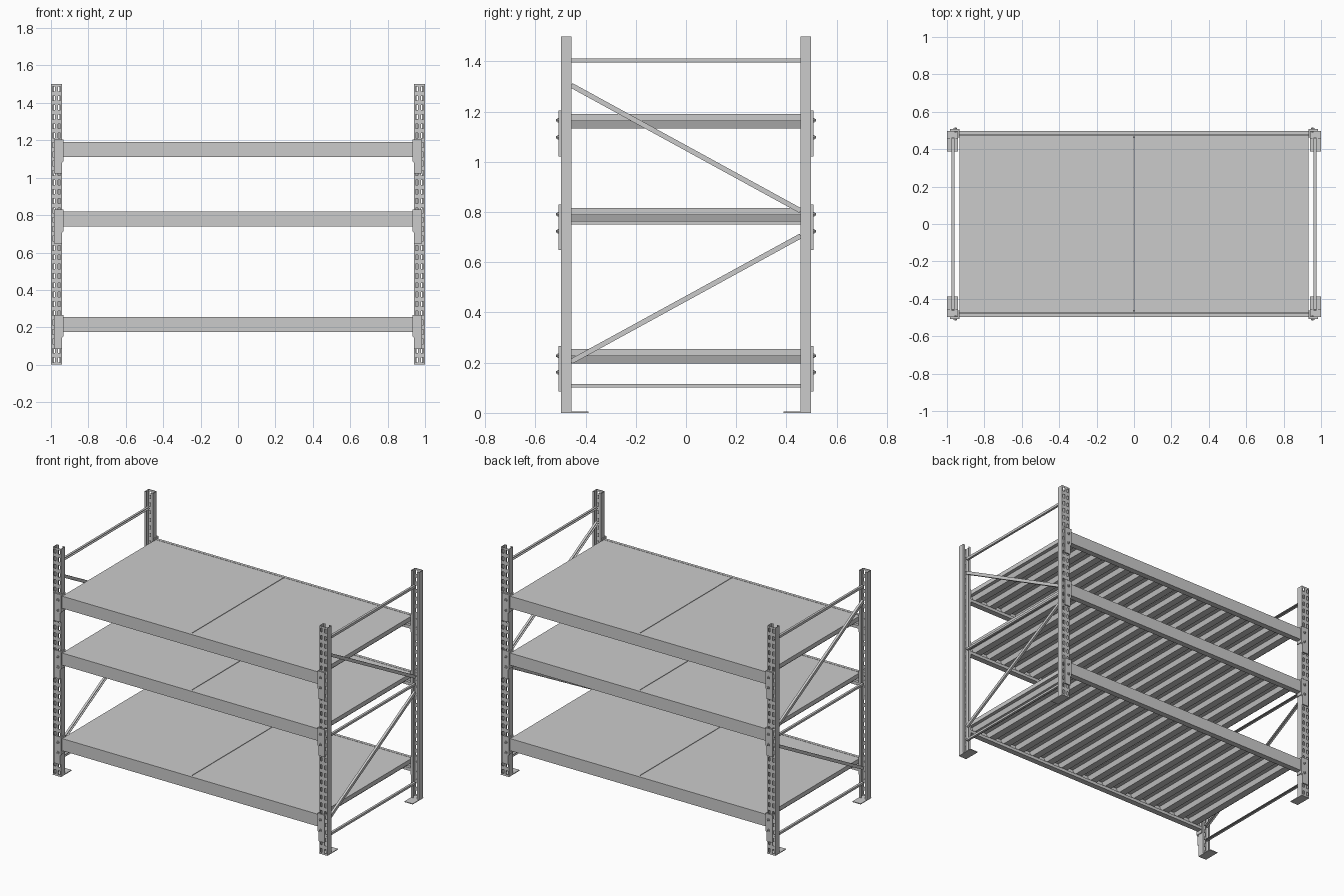
import bpy, bmesh, math
from mathutils import Matrix, Vector

if "Cube" in bpy.data.objects:
    bpy.data.objects.remove(bpy.data.objects["Cube"])

LEVELS = (0.175, 0.738, 1.112)      # underside of each shelf beam


def finish(name, bm, mirror=""):
    bmesh.ops.recalc_face_normals(bm, faces=bm.faces)
    me = bpy.data.meshes.new(name)
    bm.to_mesh(me)
    bm.free()
    ob = bpy.data.objects.new(name, me)
    bpy.context.collection.objects.link(ob)
    if mirror:
        m = ob.modifiers.new("Mirror", "MIRROR")
        m.use_axis = ("x" in mirror, "y" in mirror, False)
        m.use_mirror_merge = False
    return ob


def add_prism(bm, pts, axis, a, b, mat=Matrix()):
    """Closed profile extruded along an axis from a to b."""
    place = {"x": lambda p, t: (t, p[0], p[1]),
             "y": lambda p, t: (p[0], t, p[1]),
             "z": lambda p, t: (p[0], p[1], t)}[axis]
    lo = [bm.verts.new(mat @ Vector(place(p, a))) for p in pts]
    hi = [bm.verts.new(mat @ Vector(place(p, b))) for p in pts]
    bm.faces.new(lo)
    bm.faces.new(hi[::-1])
    n = len(pts)
    for i in range(n):
        j = (i + 1) % n
        bm.faces.new((lo[i], lo[j], hi[j], hi[i]))


def rect(x0, x1, y0, y1):
    return [(x0, y0), (x1, y0), (x1, y1), (x0, y1)]


# Perforated upright posts: folded sheet with two columns of slots
T = 0.003
path = [(0.955, -0.458), (0.9415, -0.458), (0.9415, -0.4965), (0.948, -0.4965),
        (0.962, -0.4965), (0.978, -0.4965), (0.992, -0.4965),
        (0.9985, -0.4965), (0.9985, -0.458), (0.985, -0.458)]
rows = [0.0]
for i in range(30):
    rows += [0.05 * i + 0.012, 0.05 * i + 0.038]
rows.append(1.5)
bm = bmesh.new()
grid = [[bm.verts.new((x, y, z)) for x, y in path] for z in rows]
for r in range(len(rows) - 1):
    for c in range(len(path) - 1):
        if r % 2 == 1 and c in (3, 5):
            continue
        bm.faces.new((grid[r][c], grid[r][c + 1], grid[r + 1][c + 1], grid[r + 1][c]))
post = finish("upright_posts", bm)
s = post.modifiers.new("Solidify", "SOLIDIFY")
s.thickness = T
s.offset = 0
m = post.modifiers.new("Mirror", "MIRROR")
m.use_axis = (True, True, False)
m.use_mirror_merge = False

# Foot plates
bm = bmesh.new()
add_prism(bm, rect(0.94, 1.0, -0.498, -0.388), "z", 0, 0.005)
finish("foot_plates", bm, "xy")

# Side frame bracing: C channels, horizontal and diagonal
def brace(bm, z0, z1, h, y=0.457):
    d = Vector((0, 2 * y, z1 - z0))
    rot = Matrix.Rotation(math.atan2(d.z, d.y), 4, "X")
    mat = Matrix.Translation((0.9675, 0, (z0 + z1) / 2)) @ rot
    w, t, k = 0.0075, 0.003, h / 2
    pts = [(w, -k), (w, k), (-w, k), (-w, k - t), (w - t, k - t),
           (w - t, t - k), (-w, t - k), (-w, -k)]
    add_prism(bm, pts, "y", -d.length / 2, d.length / 2, mat)


bm = bmesh.new()
for z0, z1, h in ((1.403, 1.403, 0.016), (0.108, 0.108, 0.014), (0.758, 0.758, 0.014),
                  (1.305, 0.805, 0.02), (0.205, 0.705, 0.02)):
    brace(bm, z0, z1, h)
finish("side_braces", bm, "x")

for n, b in enumerate(LEVELS, 1):
    # Step beams
    bm = bmesh.new()
    add_prism(bm, [(-0.497, b), (-0.497, b + 0.08), (-0.478, b + 0.08), (-0.478, b + 0.02),
                   (-0.459, b + 0.02), (-0.459, b)], "x", -0.934, 0.934)
    finish(f"shelf_beams_{n}", bm, "y")

    # Beam end connectors: stepped front plate and inner flange
    bm = bmesh.new()
    add_prism(bm, [(0.94, b - 0.09), (0.985, b - 0.09), (0.985, b + 0.092), (0.932, b + 0.092),
                   (0.932, b - 0.022), (0.94, b - 0.03)], "y", -0.507, -0.498)
    add_prism(bm, rect(-0.507, -0.46, b - 0.022, b + 0.092), "x", 0.932, 0.937)
    finish(f"beam_connectors_{n}", bm, "xy")

    # Connector bolts
    bm = bmesh.new()
    for z in (b - 0.014, b + 0.053):
        for r, y0, y1 in ((0.009, -0.512, -0.506), (0.005, -0.517, -0.49)):
            ring = [(0.955 + r * math.cos(a * math.pi / 4), z + r * math.sin(a * math.pi / 4))
                    for a in range(8)]
            add_prism(bm, ring, "y", y0, y1)
    finish(f"connector_bolts_{n}", bm, "xy")

    # Ribbed deck panels, two per level
    top, mid, low = b + 0.079, b + 0.051, b + 0.021
    x0, x1, ribs = 0.002, 0.934, 8
    p = (x1 - x0) / ribs
    pts = [(x1, top), (x0, top), (x0, mid)]
    for i in range(ribs):
        c = x0 + p * (i + 0.5)
        pts += [(c - 0.3 * p, mid), (c - 0.2 * p, low), (c + 0.2 * p, low), (c + 0.3 * p, mid)]
    pts.append((x1, mid))
    bm = bmesh.new()
    add_prism(bm, pts, "y", -0.477, 0.477)
    finish(f"deck_panels_{n}", bm, "x")
